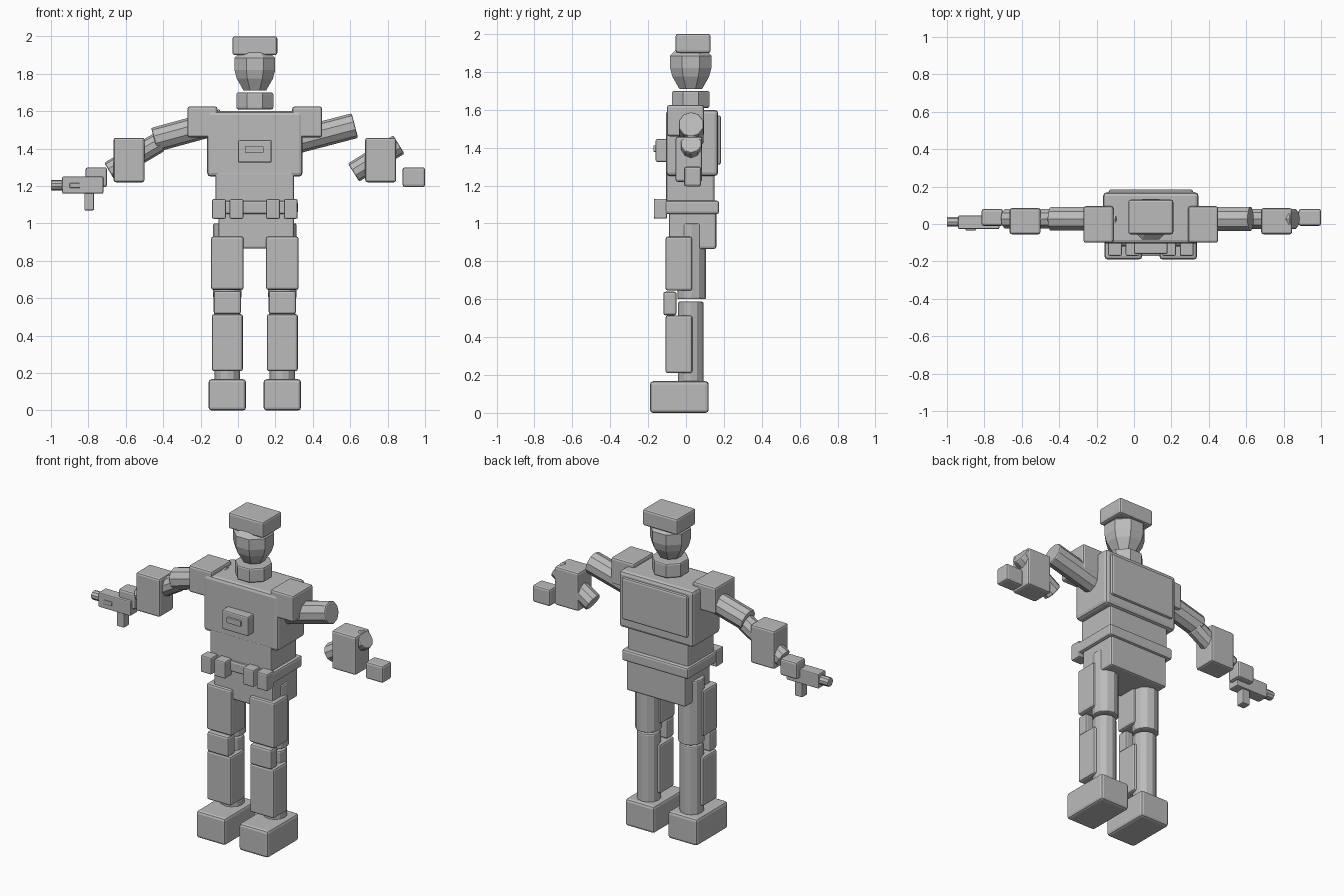
import bpy, bmesh, math
from mathutils import Vector

if "Cube" in bpy.data.objects:
    bpy.data.objects.remove(bpy.data.objects["Cube"])

grey = bpy.data.materials.new("plain grey")
grey.diffuse_color = (0.5, 0.5, 0.5, 1)
grey.use_nodes = True
grey.node_tree.nodes["Principled BSDF"].inputs["Base Color"].default_value = grey.diffuse_color


def finish(name, bm, bevel):
    bmesh.ops.recalc_face_normals(bm, faces=bm.faces)
    me = bpy.data.meshes.new(name)
    bm.to_mesh(me)
    bm.free()
    me.materials.append(grey)
    ob = bpy.data.objects.new(name, me)
    bpy.context.collection.objects.link(ob)
    if bevel:
        m = ob.modifiers.new("soft_edges", 'BEVEL')
        m.width, m.segments = bevel, 2
        m.limit_method, m.angle_limit = 'ANGLE', math.radians(50)
    return ob


def box(name, x, y, z, bevel=0.012):
    """Rounded box from (min, max) pairs."""
    bm = bmesh.new()
    bmesh.ops.create_cube(bm, size=1)
    for v in bm.verts:
        v.co = [(a + b) / 2 + c * (b - a) for (a, b), c in zip((x, y, z), v.co)]
    return finish(name, bm, bevel)


def rod(name, a, b, r, sides=12, bevel=0.008):
    """Cylinder between two points."""
    a, b = Vector(a), Vector(b)
    bm = bmesh.new()
    bmesh.ops.create_cone(bm, cap_ends=True, segments=sides, radius1=r, radius2=r,
                          depth=(b - a).length)
    ob = finish(name, bm, bevel)
    ob.location = (a + b) / 2
    ob.rotation_euler = (b - a).to_track_quat('Z', 'Y').to_euler()
    return ob


def lathe(name, x, y, profile, sides=8, bevel=0):
    """Faceted solid from (radius, height) pairs, flat side to the front."""
    bm = bmesh.new()
    rings = []
    for r, z in profile:
        rings.append([bm.verts.new((x + r * math.cos(t), y + r * math.sin(t), z))
                      for t in ((i + 0.5) * 2 * math.pi / sides for i in range(sides))])
    for lo, hi in zip(rings, rings[1:]):
        for i in range(sides):
            j = (i + 1) % sides
            bm.faces.new((lo[i], lo[j], hi[j], hi[i]))
    bm.faces.new(rings[0])
    bm.faces.new(rings[-1])
    return finish(name, bm, bevel)


CX = 0.09  # centre line of the body

# Head
box("cap", (-0.03, 0.21), (-0.055, 0.13), (1.90, 2.0))
lathe("head", CX, 0.025, [(0.065, 1.71), (0.105, 1.775), (0.118, 1.82),
                          (0.118, 1.885), (0.085, 1.915)])
lathe("neck", CX, 0.025, [(0.107, 1.61), (0.107, 1.70)], bevel=0.01)

# Torso
box("chest", (-0.165, 0.345), (-0.105, 0.17), (1.25, 1.60), 0.02)
box("back_panel", (-0.135, 0.315), (0.10, 0.185), (1.31, 1.57))
box("chest_pocket", (0.0, 0.18), (-0.16, -0.09), (1.325, 1.445), 0.008)
box("pocket_clasp", (0.04, 0.137), (-0.172, -0.15), (1.378, 1.412), 0.004)
box("abdomen", (-0.12, 0.30), (-0.105, 0.15), (1.07, 1.28))
box("belt", (-0.135, 0.32), (-0.115, 0.175), (1.05, 1.12))
box("pelvis", (-0.105, 0.30), (-0.09, 0.16), (0.865, 1.07))
for i, x in enumerate((-0.102, -0.008, 0.188, 0.282)):
    box(f"belt_pouch_{i}", (x - 0.037, x + 0.037), (-0.17, -0.10), (1.025, 1.13), 0.008)

# Legs and shoulders
for s, side in ((-1, "left"), (1, "right")):
    x = CX + s * 0.147
    def around(h):
        return (x - h, x + h)
    rod(f"{side}_thigh", (x, 0.03, 0.60), (x, 0.03, 1.0), 0.076)
    box(f"{side}_thigh_plate", around(0.087), (-0.108, 0.033), (0.645, 0.93))
    box(f"{side}_knee_pad", around(0.073), (-0.12, -0.05), (0.515, 0.64))
    rod(f"{side}_calf", (x, 0.025, 0.14), (x, 0.025, 0.587), 0.068)
    box(f"{side}_shin_plate", around(0.083), (-0.108, 0.033), (0.21, 0.515))
    box(f"{side}_boot", around(0.1), (-0.19, 0.12), (0.0, 0.167), 0.016)
    sx = CX + s * 0.28
    box(f"{side}_shoulder", (sx - 0.08, sx + 0.08), (-0.10, 0.095), (1.46, 1.625))

# Arms, posed differently on each side
Y = 0.027
rod("left_upper_arm", (-0.447, Y, 1.447), (-0.08, Y, 1.547), 0.066, 10)
rod("left_forearm", (-0.687, Y, 1.277), (-0.42, Y, 1.435), 0.055, 10)
box("left_arm_guard", (-0.665, -0.50), (-0.055, 0.085), (1.22, 1.458))
box("left_hand", (-0.815, -0.70), (-0.01, 0.08), (1.195, 1.30))
rod("right_upper_arm", (0.25, Y, 1.425), (0.625, Y, 1.523), 0.068, 10)
rod("right_forearm", (0.618, Y, 1.272), (0.86, Y, 1.422), 0.057, 10)
box("right_arm_guard", (0.68, 0.845), (-0.055, 0.085), (1.22, 1.458))
box("right_hand", (0.88, 1.0), (-0.01, 0.08), (1.195, 1.30))

# Sidearm
box("sidearm_body", (-0.94, -0.72), (-0.027, 0.045), (1.16, 1.25), 0.006)
box("sidearm_slot", (-0.90, -0.845), (-0.034, -0.02), (1.19, 1.215), 0.003)
box("sidearm_grip", (-0.822, -0.77), (-0.018, 0.035), (1.07, 1.17), 0.006)
rod("sidearm_barrel", (-1.0, 0.012, 1.205), (-0.92, 0.012, 1.205), 0.028, 10, 0.005)
